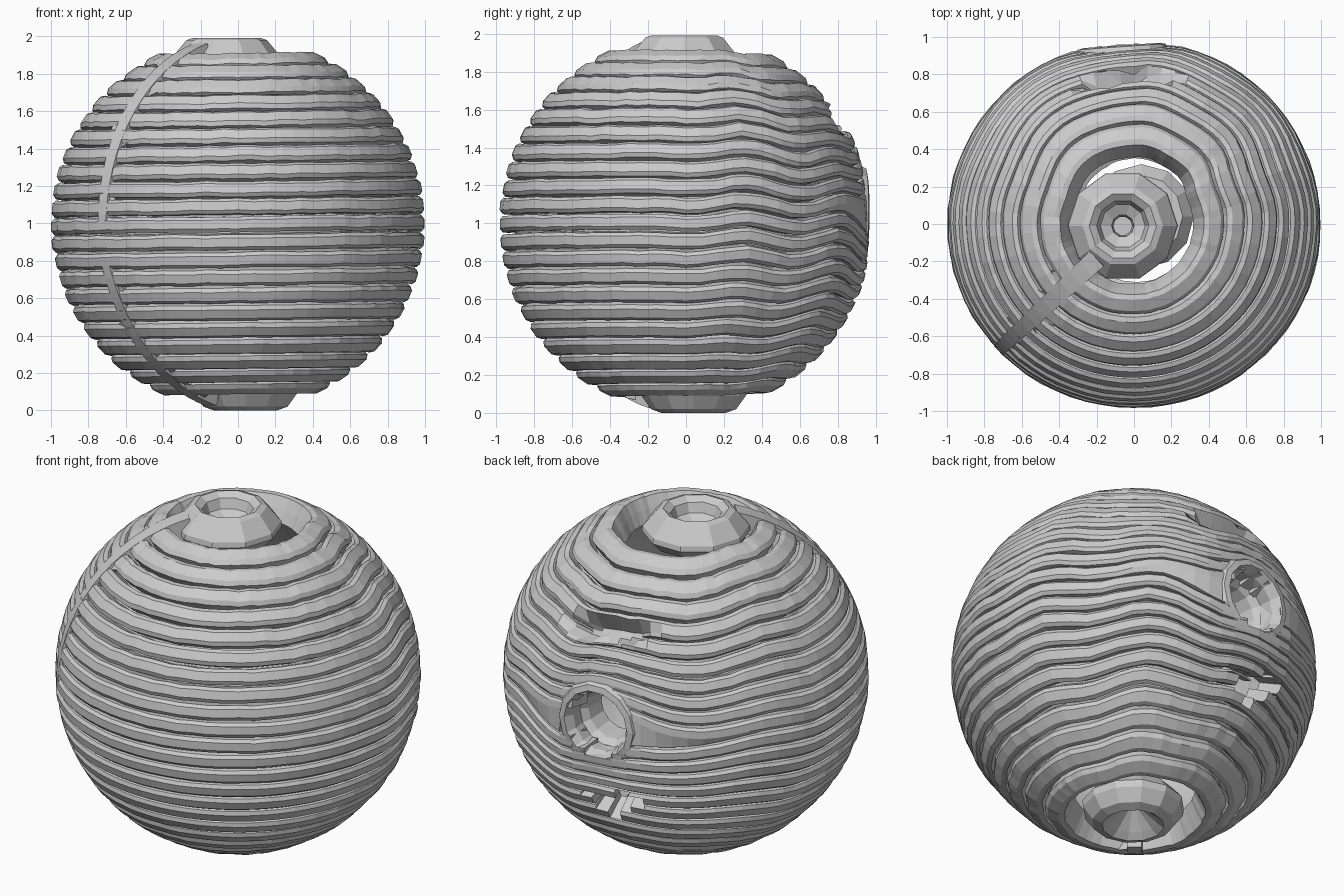
import bpy, bmesh, random
from math import sin, cos, pi, radians, exp, hypot, atan2
from mathutils import Vector

random.seed(4)
cube = bpy.data.objects.get("Cube")
if cube:
    bpy.data.objects.remove(cube)

grey = bpy.data.materials.new("plain grey")
grey.use_nodes = True
colour = (0.6, 0.6, 0.6, 1)
grey.diffuse_color = colour
grey.node_tree.nodes["Principled BSDF"].inputs["Base Color"].default_value = colour


def finish(bm, name, location=(0, 0, 0)):
    bmesh.ops.recalc_face_normals(bm, faces=bm.faces)
    mesh = bpy.data.meshes.new(name)
    bm.to_mesh(mesh)
    bm.free()
    mesh.materials.append(grey)
    obj = bpy.data.objects.new(name, mesh)
    obj.location = location
    bpy.context.collection.objects.link(obj)
    return obj


def skin(bm, low, high):
    for i in range(len(low)):
        j = (i + 1) % len(low)
        bm.faces.new((low[i], low[j], high[j], high[i]))


def lathe(name, profile, sides, location, rotation=(0, 0, 0)):
    bm = bmesh.new()
    rows = [[bm.verts.new((r * cos(2 * pi * i / sides), r * sin(2 * pi * i / sides), z))
             for i in range(sides)] for r, z in profile]
    for low, high in zip(rows, rows[1:] + rows[:1]):
        skin(bm, low, high)
    finish(bm, name, location).rotation_euler = rotation


def ball(lat, az, r):
    # azimuth is measured from the back, positive towards +x
    return Vector((r * cos(lat) * sin(az), 0.985 * r * cos(lat) * cos(az), r * sin(lat)))


def ramp(low, high, value):
    t = min(max((value - low) / (high - low), 0), 1)
    return t * t * (3 - 2 * t)


# Layered shell: ridged bands, broader near the poles, level in front and wavy at the back
BANDS, SEGMENTS, LIMIT = 21, 72, radians(68)
PORT = Vector((-0.07, 0, 0.06))
RIDGE = [(0, 0.915), (0.02, 0.984), (0.22, 0.999), (0.7, 0.999), (0.88, 0.984), (0.91, 0.915)]
jitter = [[random.uniform(-1, 1) for _ in range(SEGMENTS)] for _ in range(BANDS)]


def port_distance(p):
    return hypot(p.x - PORT.x, p.z - PORT.z) if p.y > 0 else 9


def shell_point(band, fraction, depth, i):
    az = 2 * pi * i / SEGMENTS - pi
    s = 2 * (band + fraction) / BANDS - 1
    lat = LIMIT * (0.86 * s + 0.14 * s ** 3) + 0.012 * sin(az)
    back = ramp(-0.25, 0.45, cos(az))
    phase, rate, height = (radians(72), 9, 0.027) if az > 0 else (radians(-60), 7, 0.018)
    wave = height * back * cos(lat) ** 1.7 * cos(rate * (az - phase) + 0.8 * lat)
    wave -= 0.07 * ramp(0.3, 1, cos(az)) * sin(2 * lat)
    p = ball(lat, az, 1)
    wave += 0.09 * exp(-(port_distance(p) / 0.4) ** 2) * (1 if p.z > PORT.z else -1)
    lat += wave + 0.004 * jitter[band][i]
    p = ball(lat, az, 1)
    # grooves fade out around the rear port
    depth = 0.985 + (depth - 0.985) * ramp(0.2, 0.38, port_distance(p))
    # long lens-shaped slot above the port
    if p.y > 0:
        reach = hypot((p.x + 0.02) / 0.3, (p.z - 0.56 + 0.15 * p.x) / 0.075)
        depth += (0.87 - depth) * (1 - ramp(0.6, 1, reach))
    p = ball(lat, az, depth + 0.003 * jitter[band][i])
    p.y = min(p.y, 0.965)
    return p


def is_open(face):
    c = face.calc_center_median()
    if c.y < 0:
        return False
    ragged = hypot((c.x + 0.12) / 0.18, (c.z + 0.42 - 0.03 * sin(20 * c.x)) / 0.08) < 1
    return port_distance(c) < 0.2 or ragged


bm = bmesh.new()
rows = [[bm.verts.new(shell_point(band, fraction, depth, i)) for i in range(SEGMENTS)]
        for band in range(BANDS) for fraction, depth in RIDGE]
for low, high in zip(rows, rows[1:]):
    skin(bm, low, high)
bmesh.ops.delete(bm, geom=[f for f in bm.faces if is_open(f)], context='FACES')
# give the shell an inner wall
grown = bmesh.ops.extrude_face_region(bm, geom=bm.faces[:], use_keep_orig=True)
for v in grown["geom"]:
    if isinstance(v, bmesh.types.BMVert):
        v.co = v.co.normalized() * 0.84
finish(bm, "layered_shell", (0, 0, 1))

# Rear port: flush lip and stepped tapering tube
lathe("rear_port", [(0.25, 0.92), (0.235, 0.95), (0.2, 0.957), (0.175, 0.9), (0.18, 0.82),
                    (0.15, 0.78), (0.14, 0.66), (0.18, 0.66), (0.21, 0.8), (0.23, 0.9)],
      14, (0, 0, 1 + PORT.z), (-pi / 2, 0, -PORT.x))

# Polar collars: a thick open ring above, a dished one below
lathe("top_collar", [(0.24, -0.18), (0.295, -0.12), (0.29, -0.09), (0.215, 0.0), (0.18, 0.012),
                     (0.14, -0.015), (0.12, -0.07), (0.06, -0.1), (0.05, -0.18)],
      10, (-0.06, -0.01, 1.98))
lathe("bottom_collar", [(0.22, 0.2), (0.28, 0.13), (0.275, 0.09), (0.225, 0.02), (0.17, 0.0),
                        (0.13, 0.03), (0.03, 0.12), (0.02, 0.2)],
      12, (0.04, 0.04, 0.0))


# Meridian strap joining the collars, in two lengths, with small teeth
def strap(name, start, end, drift, start_width, end_width):
    bm = bmesh.new()
    steps = 16
    loops = []
    for k in range(steps + 1):
        t = k / steps
        lat = radians(start + (end - start) * t)
        az = atan2(-0.72, -0.68) + drift * t
        width = start_width + (end_width - start_width) * t
        side = Vector((cos(az), -sin(az), 0)) * width
        inner, outer = ball(lat, az, 0.89), ball(lat, az, 1.0)
        loops.append([bm.verts.new(p) for p in
                      (inner - side, outer - side, outer + side, inner + side)])
        if 1 < k < steps - 1:
            side *= 1 if k % 2 else -1
            a, b, c, d = [bm.verts.new(p) for p in (
                ball(lat, az, 0.985) + side * 2.4,
                ball(lat + 0.04, az, 0.985) + side * 0.8,
                ball(lat - 0.04, az, 0.985) + side * 0.8,
                ball(lat, az, 0.9) + side)]
            for tri in ((a, b, c), (a, b, d), (b, c, d), (c, a, d)):
                bm.faces.new(tri)
    for low, high in zip(loops, loops[1:]):
        skin(bm, low, high)
    bm.faces.new(loops[0])
    bm.faces.new(loops[-1])
    finish(bm, name, (0, 0, 1))


strap("upper_strap", 74, -2, 0, 0.055, 0.03)
strap("lower_strap", -13, -77, -0.12, 0.03, 0.04)
